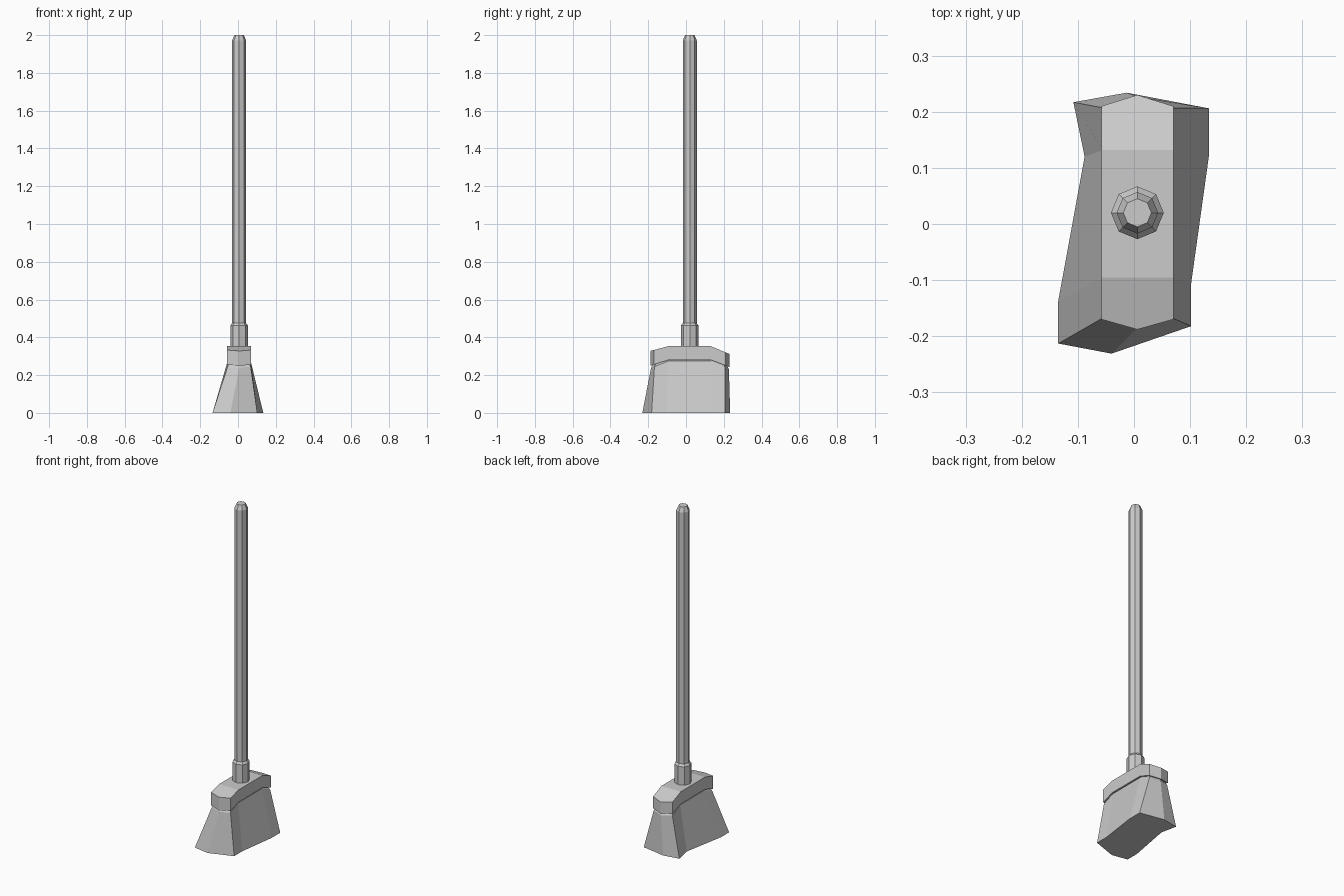
import bpy, math

if "Cube" in bpy.data.objects:
    bpy.data.objects.remove(bpy.data.objects["Cube"])

CX, CY = 0.006, 0.02


def make(name, verts, faces):
    me = bpy.data.meshes.new(name)
    me.from_pydata(verts, [], faces)
    me.validate()
    ob = bpy.data.objects.new(name, me)
    bpy.context.collection.objects.link(ob)
    return ob


def loft(name, rings, bottom_caps, top_caps):
    """Join equal-sized rings (counter-clockwise from above), listed bottom to top."""
    n = len(rings[0])
    verts = [v for r in rings for v in r]
    faces = []
    for k in range(len(rings) - 1):
        for i in range(n):
            j = (i + 1) % n
            faces.append((k * n + i, k * n + j, (k + 1) * n + j, (k + 1) * n + i))
    last = (len(rings) - 1) * n
    faces += [tuple(reversed(c)) for c in bottom_caps]
    faces += [tuple(i + last for i in c) for c in top_caps]
    return make(name, verts, faces)


def turned(name, profile, sides=8):
    rings = [[(CX + r * math.cos(math.tau * i / sides),
               CY + r * math.sin(math.tau * i / sides), z) for i in range(sides)]
             for r, z in profile]
    cap = [tuple(range(sides))]
    return loft(name, rings, cap, cap)


# Octagonal handle and socket collar
turned("handle", [(0.037, 0.44), (0.037, 1.972), (0.025, 2.0)])
turned("handle_collar", [(0.047, 0.34), (0.047, 0.462), (0.037, 0.475)])

# Bristle holder: pointed-end plan, ends bent downwards
Y0, Y1 = -0.095, 0.132


def plan(inset):
    a, b = CX - 0.064 + inset, CX + 0.064 - inset
    f, k = -0.17 + inset, 0.21 - inset
    return [(a, f), (CX, f - 0.018), (b, f), (b, Y0), (b, Y1),
            (b, k), (CX, k + 0.02), (a, k), (a, Y1), (a, Y0)]


def bent(points, mid, front_slope, back_slope):
    return [(x, y, mid - max(0, Y0 - y) * front_slope - max(0, y - Y1) * back_slope)
            for x, y in points]


strips = [(0, 1, 2, 3, 9), (9, 3, 4, 8), (8, 4, 5, 6, 7)]
loft("bristle_holder",
     [bent(plan(0), 0.28, 0.33, 0.38), bent(plan(0), 0.353, 0.27, 0.42)],
     strips, strips)

# Bristles: flared and skewed at the floor, tucked under the holder
floor = [(-0.135, -0.213), (-0.04, -0.231), (0.102, -0.182), (0.102, -0.105),
         (0.134, 0.125), (0.134, 0.206), (-0.013, 0.234), (-0.108, 0.217),
         (-0.088, 0.12), (-0.135, -0.137)]
loft("bristles",
     [[(x, y, 0) for x, y in floor],
      bent(plan(0.003), 0.274, 0.4, 0.46),
      bent(plan(0.012), 0.282, 0.33, 0.38)],
     [tuple(range(10))], strips)
